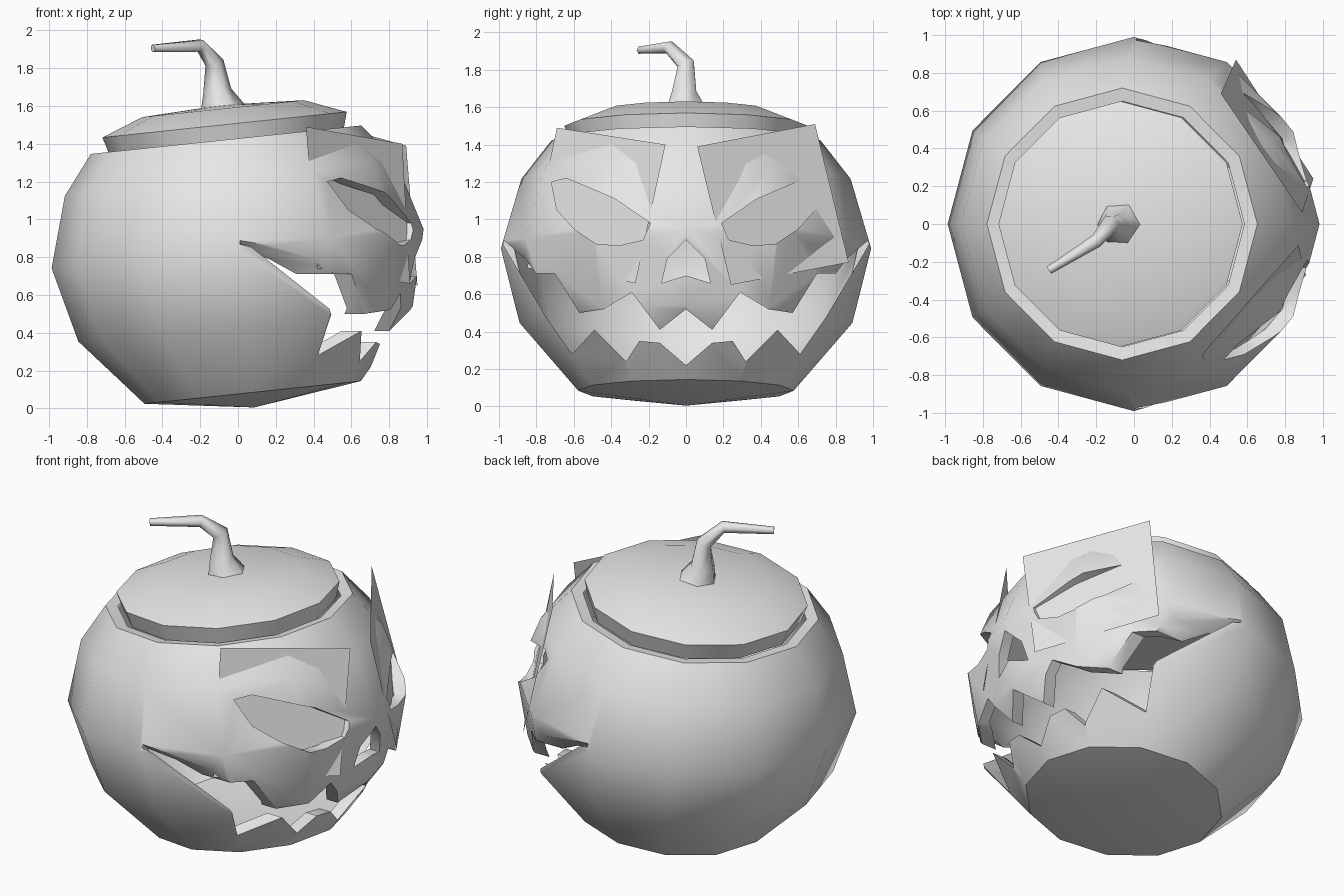
import bpy
import bmesh
import math
from mathutils import Matrix, Vector

if "Cube" in bpy.data.objects:
    bpy.data.objects.remove(bpy.data.objects["Cube"])

grey = bpy.data.materials.new("pale_grey")
grey.use_nodes = True
grey.diffuse_color = (0.8, 0.8, 0.8, 1)
grey.node_tree.nodes["Principled BSDF"].inputs["Base Color"].default_value = grey.diffuse_color

# The whole shell leans back a little from its face, which looks along +x
LEAN = Matrix.Translation((0, 0, 0.825)) @ Matrix.Rotation(math.radians(-6), 4, "Y")


def make_object(name, bm):
    bmesh.ops.recalc_face_normals(bm, faces=bm.faces)
    mesh = bpy.data.meshes.new(name)
    bm.to_mesh(mesh)
    bm.free()
    obj = bpy.data.objects.new(name, mesh)
    bpy.context.collection.objects.link(obj)
    mesh.materials.append(grey)
    return obj


def smooth(obj, degrees):
    bpy.ops.object.select_all(action="DESELECT")
    obj.select_set(True)
    bpy.context.view_layer.objects.active = obj
    bpy.ops.object.shade_smooth_by_angle(angle=math.radians(degrees))


def lathe(name, profile, sides=12):
    """Spin (radius, height) points around the leaning axis."""
    bm = bmesh.new()
    verts = [bm.verts.new((r, 0, h)) for r, h in profile]
    edges = [bm.edges.new(pair) for pair in zip(verts, verts[1:])]
    bmesh.ops.spin(bm, geom=verts + edges, cent=(0, 0, 0), axis=(0, 0, 1),
                   angle=math.tau, steps=sides, use_merge=True)
    bmesh.ops.remove_doubles(bm, verts=bm.verts, dist=0.0005)
    bm.transform(LEAN)
    return make_object(name, bm)


def prism(name, outline, back, front=1.3):
    """Extrude a (y, z) outline along x."""
    bm = bmesh.new()
    face = bm.faces.new([bm.verts.new((back, y, z)) for y, z in outline])
    new = bmesh.ops.extrude_face_region(bm, geom=[face])["geom"]
    bmesh.ops.translate(bm, vec=(front - back, 0, 0),
                        verts=[g for g in new if isinstance(g, bmesh.types.BMVert)])
    obj = make_object(name, bm)
    obj.hide_render = True
    return obj


def flip(points):
    return [(-y, z) for y, z in points]


# Hollow body with a thick wall, open at the top
outer = [(0, -0.825), (0.576, -0.745), (0.89, -0.38), (0.99, 0.02), (0.88, 0.394), (0.72, 0.6)]
inner = [(r * 0.93, h * 0.93) for r, h in outer]
inner[-1] = (0.65, 0.59)
body = lathe("body", outer + inner[::-1])

# Carved face: jagged mouth, slanted eyes and nose
upper_lip = [(0.14, 0.41), (0.29, 0.61), (0.44, 0.52), (0.57, 0.5), (0.7, 0.71), (0.8, 0.71), (0.86, 0.79)]
lower_lip = [(0.75, 0.48), (0.61, 0.28), (0.49, 0.41), (0.32, 0.24), (0.25, 0.35), (0.14, 0.34)]
half = upper_lip + [(1.01, 0.92)] + lower_lip
mouth = [(0, 0.52)] + half + [(0, 0.22)] + flip(half)[::-1]
eye = [(0.19, 0.98), (0.38, 1.11), (0.64, 1.22), (0.72, 1.2), (0.69, 1.05),
       (0.6, 0.95), (0.48, 0.87), (0.36, 0.86), (0.23, 0.89)]
nose = [(-0.13, 0.66), (-0.1, 0.79), (0, 0.89), (0.1, 0.79), (0.13, 0.66), (0, 0.7)]
cutters = [prism("mouth_cutter", mouth, 0.01), prism("left_eye_cutter", eye, 0.3),
           prism("right_eye_cutter", flip(eye), 0.3), prism("nose_cutter", nose, 0.5)]
for cutter in cutters:
    cut = body.modifiers.new(cutter.name, "BOOLEAN")
    cut.operation = "DIFFERENCE"
    cut.solver = "EXACT"
    cut.object = cutter
graph = bpy.context.evaluated_depsgraph_get()
carved = bpy.data.meshes.new_from_object(body.evaluated_get(graph))
body.modifiers.clear()
body.data = carved
for cutter in cutters:
    bpy.data.objects.remove(cutter)
smooth(body, 42)

# Lid with a chamfered edge
lid = lathe("lid", [(0, 0.56), (0.62, 0.575), (0.65, 0.68), (0.43, 0.765), (0, 0.785)])
smooth(lid, 35)

# Flat panels behind the eyes, whose corners poke through the shell
panels = {
    "left_eye_panel": [(0.89, 0.06, 1.39), (0.46, 0.69, 1.51), (0.54, 0.87, 0.77), (0.95, 0.24, 0.65)],
    "right_eye_panel": [(0.87, -0.11, 1.4), (0.36, -0.69, 1.49), (0.42, -0.85, 0.74), (0.91, -0.27, 0.66)],
}
for name, corners in panels.items():
    bm = bmesh.new()
    panel = bm.faces.new([bm.verts.new(c) for c in corners])
    obj = make_object(name, bm)
    if obj.data.polygons[0].normal.x < 0:
        obj.data.flip_normals()

# Crooked six-sided stem, tapering to the tip
path = [((-0.08, 0, 1.57), 0.125), ((-0.11, -0.01, 1.68), 0.075), ((-0.125, 0, 1.83), 0.05),
        ((-0.2, -0.09, 1.92), 0.036), ((-0.45, -0.245, 1.905), 0.022)]
points = [Vector(p) for p, r in path]
bm = bmesh.new()
rings = []
for i, (p, r) in enumerate(path):
    along = points[min(i + 1, len(points) - 1)] - points[max(i - 1, 0)]
    turn = Vector((0, 0, 1)).rotation_difference(along)
    rings.append([bm.verts.new(points[i] + turn @ Vector((r * math.cos(a), r * math.sin(a), 0)))
                  for a in [k * math.tau / 6 for k in range(6)]])
for low, high in zip(rings, rings[1:]):
    for k in range(6):
        n = (k + 1) % 6
        bm.faces.new((low[k], low[n], high[n], high[k]))
bm.faces.new(rings[0])
bm.faces.new(rings[-1])
smooth(make_object("stem", bm), 65)
